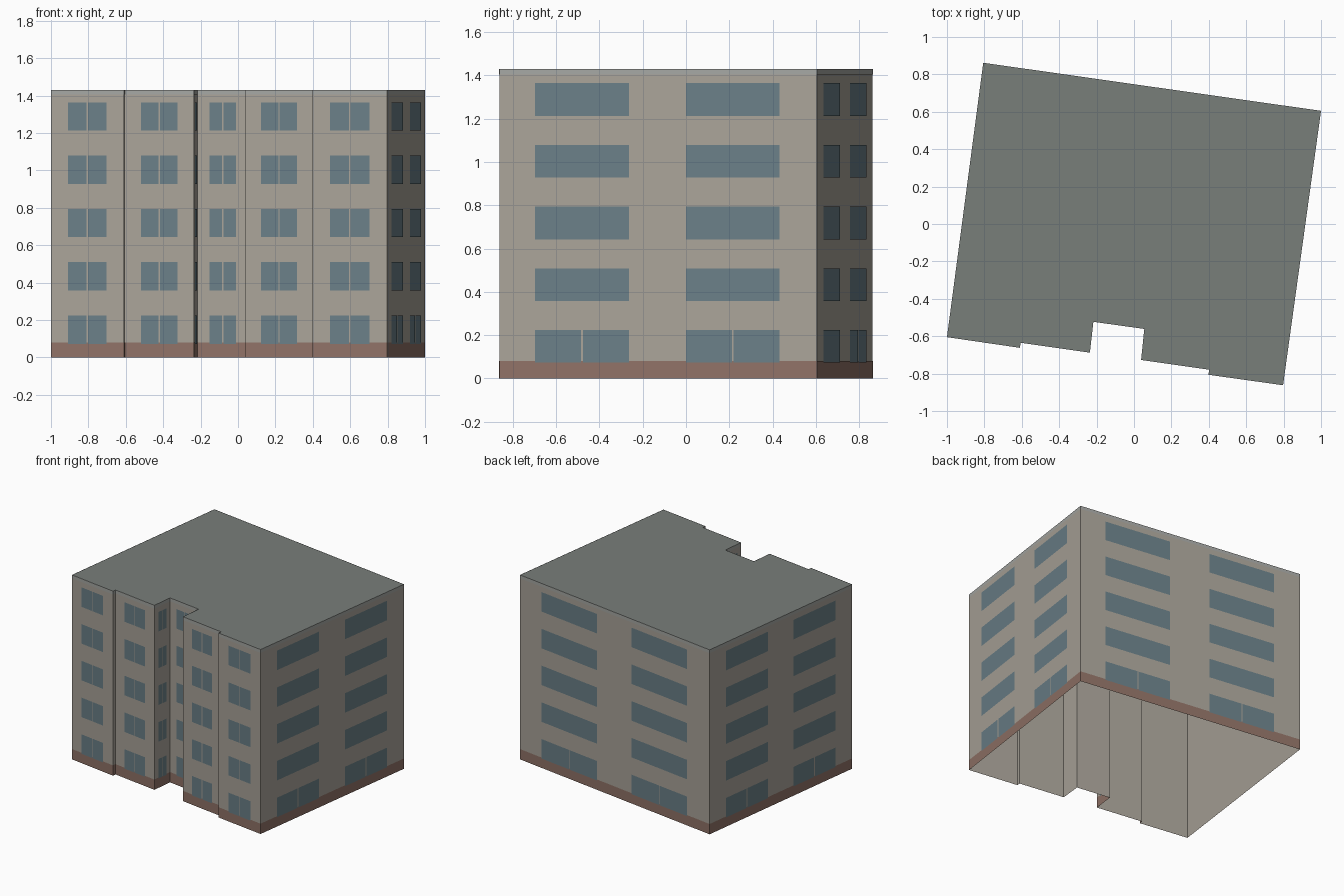
import bpy
from mathutils import Vector

if "Cube" in bpy.data.objects:
    bpy.data.objects.remove(bpy.data.objects["Cube"])

H = 1.43
FLOORS, PITCH = 5, 0.285
# Footprint, counter-clockwise from the front left corner
PLAN = [Vector(p) for p in [
    (-1.0, -0.605), (-0.61, -0.662), (-0.606, -0.635), (-0.236, -0.688),
    (-0.217, -0.523), (0.055, -0.561), (0.038, -0.727), (0.402, -0.779),
    (0.398, -0.806), (0.797, -0.862), (1.0, 0.605), (-0.806, 0.862)]]
WALLS = list(zip(PLAN, PLAN[1:] + PLAN[:1]))


def material(name, rgb):
    m = bpy.data.materials.new(name)
    m.diffuse_color = (*rgb, 1)
    m.use_nodes = True
    m.node_tree.nodes["Principled BSDF"].inputs["Base Color"].default_value = m.diffuse_color
    return m


def make(name, faces, mat):
    verts = [v for f in faces for v in f]
    index, polys = 0, []
    for f in faces:
        polys.append(range(index, index + len(f)))
        index += len(f)
    me = bpy.data.meshes.new(name)
    me.from_pydata(verts, [], [list(p) for p in polys])
    me.materials.append(mat)
    ob = bpy.data.objects.new(name, me)
    bpy.context.collection.objects.link(ob)


def panel(a, b, u0, u1, z0, z1, out=0.0):
    """Upright rectangle on wall a-b, between fractions u0 and u1."""
    d = (b - a).normalized()
    n = Vector((d.y, -d.x)) * out
    p, q = a.lerp(b, u0) + n, a.lerp(b, u1) + n
    return [(p.x, p.y, z0), (q.x, q.y, z0), (q.x, q.y, z1), (p.x, p.y, z1)]


wall_mat = material("plaster", (0.40, 0.37, 0.32))
glass_mat = material("glass", (0.145, 0.215, 0.245))
plinth_mat = material("brick", (0.28, 0.17, 0.135))
roof_mat = material("roofing", (0.19, 0.21, 0.195))
trim_mat = material("trim", (0.38, 0.39, 0.37))

# Wall shell, open underneath, and the flat roof
make("walls", [panel(a, b, 0, 1, 0, H) for a, b in WALLS], wall_mat)
make("roof", [[(p.x, p.y, H) for p in PLAN]], roof_mat)

# Brick plinth and pale strip under the roof
make("plinth", [panel(a, b, 0, 1, 0, 0.08, 0.001) for a, b in WALLS], plinth_mat)
make("roof_trim", [panel(a, b, 0, 1, H - 0.025, H, 0.001) for a, b in WALLS], trim_mat)

# Windows: one divided pair per short bay, two wide bands per long wall
windows = []
for a, b in WALLS:
    length = (b - a).length
    if length < 0.1:
        continue
    wide = length > 1
    gap = min(0.004 / length, 0.012)
    spans = [(0.113, 0.408), (0.588, 0.882)] if wide else [(0.235, 0.762)]
    for floor in range(FLOORS):
        z = 0.073 + floor * PITCH
        for u0, u1 in spans:
            mid = (u0 + u1) / 2
            if wide and floor:
                parts = [(u0, u1)]
            else:
                parts = [(u0, mid - gap), (mid + gap, u1)]
            windows += [panel(a, b, s, e, z, z + 0.151, 0.002) for s, e in parts]
make("windows", windows, glass_mat)
